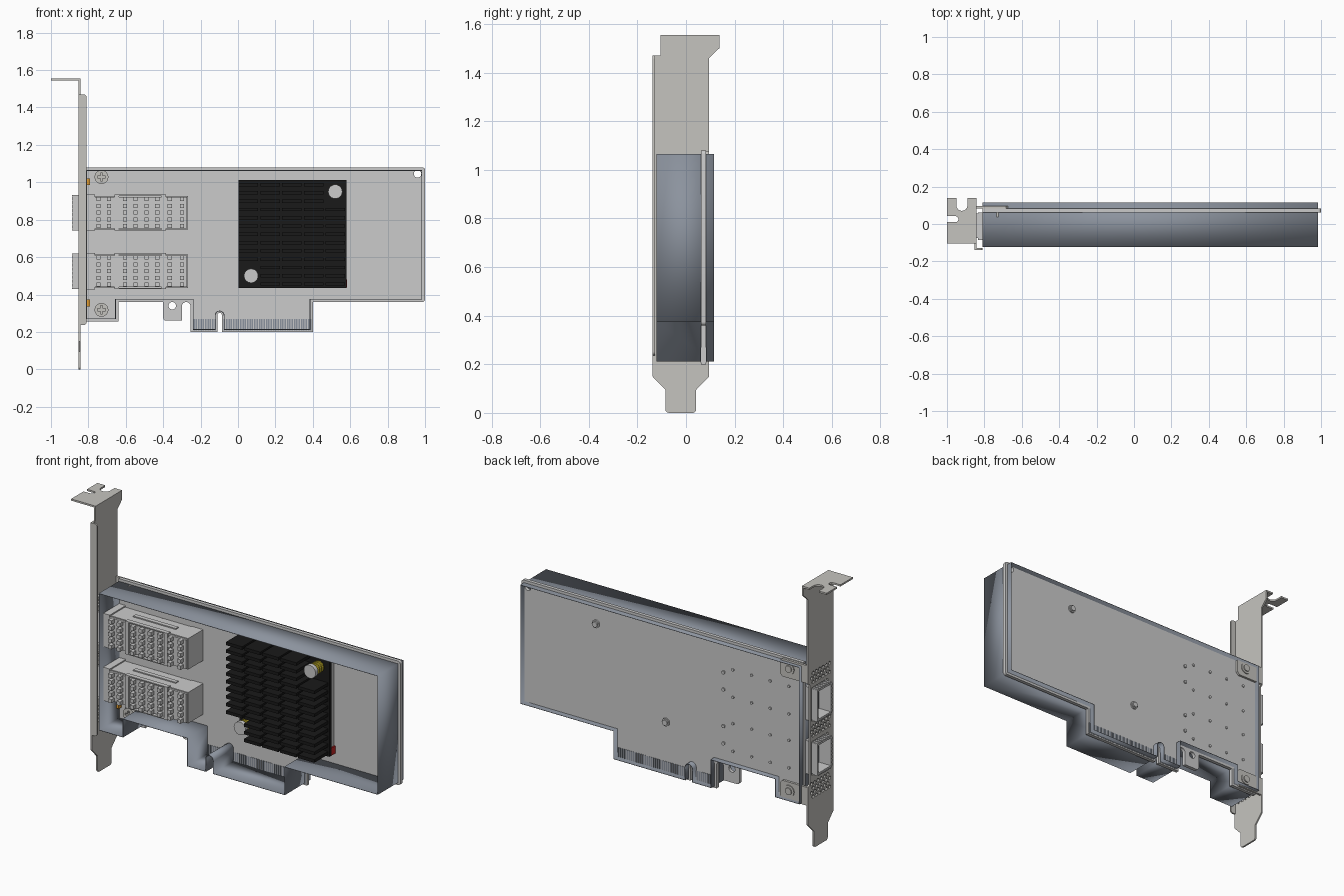
import bpy, bmesh
from math import sin, cos, pi, radians
from mathutils import Matrix

if "Cube" in bpy.data.objects:
    bpy.data.objects.remove(bpy.data.objects["Cube"])

# Plane mappings for profiles: local (a, b, depth) -> world
PLANES = {
    "xz": Matrix(((1, 0, 0, 0), (0, 0, -1, 0), (0, 1, 0, 0), (0, 0, 0, 1))),
    "yz": Matrix(((0, 0, 1, 0), (1, 0, 0, 0), (0, 1, 0, 0), (0, 0, 0, 1))),
    "xy": Matrix.Identity(4),
}


def material(name, r, g, b):
    m = bpy.data.materials.new(name)
    m.diffuse_color = (r, g, b, 1)
    m.use_nodes = True
    m.node_tree.nodes["Principled BSDF"].inputs["Base Color"].default_value = m.diffuse_color
    return m


STEEL = material("steel", 0.56, 0.55, 0.52)
SHELL = material("blue_grey", 0.26, 0.29, 0.34)
BLACK = material("black", 0.01, 0.01, 0.01)
YELLOW = material("yellow", 0.75, 0.6, 0.03)
ORANGE = material("orange", 0.8, 0.35, 0.03)
RED = material("red", 0.6, 0.02, 0.02)


def add(name, bm, mat=None, mtx=None):
    bmesh.ops.remove_doubles(bm, verts=bm.verts, dist=1e-5)
    if mtx:
        bm.transform(mtx)
    me = bpy.data.meshes.new(name)
    bm.to_mesh(me)
    bm.free()
    me.shade_smooth()
    me.set_sharp_from_angle(angle=radians(30))
    ob = bpy.data.objects.new(name, me)
    bpy.context.collection.objects.link(ob)
    if mat:
        me.materials.append(mat)
    return ob


def plate(name, loops, plane, d0, d1, mat=None, fill=True):
    """Extrude an outline (first loop) with holes (other loops) from d0 to d1."""
    cu = bpy.data.curves.new(name, "CURVE")
    cu.dimensions = "2D"
    cu.fill_mode = "BOTH" if fill else "NONE"
    cu.extrude = abs(d1 - d0) / 2
    for pts in loops:
        s = cu.splines.new("POLY")
        s.points.add(len(pts) - 1)
        for p, (a, b) in zip(s.points, pts):
            p.co = (a, b, 0, 1)
        s.use_cyclic_u = True
    tmp = bpy.data.objects.new("tmp", cu)
    bpy.context.collection.objects.link(tmp)
    dg = bpy.context.evaluated_depsgraph_get()
    me = bpy.data.meshes.new_from_object(tmp.evaluated_get(dg))
    bm = bmesh.new()
    bm.from_mesh(me)
    bpy.data.objects.remove(tmp)
    bpy.data.meshes.remove(me)
    mid = (d0 + d1) / 2 * (-1 if plane == "xz" else 1)
    return add(name, bm, mat, PLANES[plane] @ Matrix.Translation((0, 0, mid)))


def boxes(name, specs, mat=None):
    bm = bmesh.new()
    for x0, x1, y0, y1, z0, z1 in specs:
        m = Matrix.Translation(((x0 + x1) / 2, (y0 + y1) / 2, (z0 + z1) / 2))
        m = m @ Matrix.Diagonal((x1 - x0, y1 - y0, z1 - z0, 1))
        v = bmesh.ops.create_cube(bm, size=1)["verts"]
        bmesh.ops.transform(bm, matrix=m, verts=v)
    return add(name, bm, mat)


def cylinders(name, specs, mat=None, n=24):
    """Cylinders along y: (x, z, radius, y0, y1)."""
    bm = bmesh.new()
    for x, z, r, y0, y1 in specs:
        m = Matrix.Translation((x, (y0 + y1) / 2, z)) @ Matrix.Rotation(pi / 2, 4, "X")
        bmesh.ops.create_cone(bm, cap_ends=True, segments=n, radius1=r, radius2=r,
                              depth=y1 - y0, matrix=m)
    return add(name, bm, mat)


def arc(cx, cy, r, a0, a1, n=8):
    return [(cx + r * cos(radians(a0 + (a1 - a0) * i / n)),
             cy + r * sin(radians(a0 + (a1 - a0) * i / n))) for i in range(n + 1)]


def circle(cx, cy, r, n=24):
    return arc(cx, cy, r, 0, 360 * (n - 1) / n, n - 1)


def rect(a0, a1, b0, b1):
    return [(a0, b0), (a1, b0), (a1, b1), (a0, b1)]


PF, PB = 0.062, 0.082                       # board front and back faces

# Circuit board with edge connector, key slot and holes
board = ([(-0.81, 0.255), (-0.64, 0.255), (-0.64, 0.36), (-0.40, 0.36), (-0.40, 0.275)]
         + arc(-0.385, 0.275, 0.015, 180, 270, 4) + [(-0.30, 0.26)]
         + arc(-0.277, 0.337, 0.023, 180, 0) + [(-0.254, 0.2), (-0.11, 0.2)]
         + arc(-0.098, 0.29, 0.012, 180, 0) + [(-0.086, 0.2), (0.40, 0.2), (0.40, 0.36)]
         + arc(0.985, 0.375, 0.015, -90, 0, 4) + arc(0.985, 1.065, 0.015, 0, 90, 4)
         + [(-0.81, 1.08)])
plate("circuit_board", [board, circle(0.96, 1.045, 0.02), circle(-0.352, 0.34, 0.02)],
      "xz", PF, PB)
fingers = [-0.235 + 0.0125 * i for i in range(51)]
boxes("edge_contacts", [(x - 0.004, x + 0.004, y0, y1, 0.207, 0.27) for x in fingers
                        if not -0.12 < x < -0.076
                        for y0, y1 in ((PF - 0.002, PF), (PB, PB + 0.002))], SHELL)

# Thin outer wall that follows the board outline
wall = ([(-0.808, 0.27), (-0.655, 0.27), (-0.655, 0.375), (-0.24, 0.375), (-0.24, 0.213),
         (-0.122, 0.213)] + arc(-0.098, 0.288, 0.024, 180, 0)
        + [(-0.074, 0.213), (0.385, 0.213), (0.385, 0.375), (0.983, 0.375),
           (0.983, 1.063), (-0.808, 1.063)])
shell = plate("outer_wall", [wall], "xz", -0.122, 0.115, SHELL, fill=False)
mod = shell.modifiers.new("thickness", "SOLIDIFY")
mod.thickness, mod.offset = 0.004, 0

# Mounting bracket: face plate with cage openings and vent holes
CAGES = ((0.435, 0.615), (0.748, 0.928))
Y0, Y1 = -0.075, 0.056
face = ([(-0.105, 1.555), (-0.105, 1.47), (-0.138, 1.47), (-0.138, 0.15), (-0.085, 0.095)]
        + arc(-0.07, 0.015, 0.015, 180, 270, 4) + arc(0.027, 0.015, 0.015, 270, 360, 4)
        + [(0.042, 0.095), (0.095, 0.15), (0.095, 0.37), (0.08, 0.38), (0.08, 0.96),
           (0.095, 0.97), (0.095, 1.46), (0.137, 1.5), (0.137, 1.555)])
vents = [circle(-0.1 + 0.03 * i + 0.015 * (j % 2), z + 0.026 * j, 0.011, 6)
         for z, rows in ((0.3, 4), (0.656, 3), (0.967, 3)) for j in range(rows) for i in range(6)]
openings = [rect(Y0 - 0.012, Y1 + 0.008, a - 0.008, b + 0.008) for a, b in CAGES]
plate("bracket_face", [face] + openings + vents, "yz", -0.852, -0.842, STEEL)
lip = (arc(-0.825, 1.455, 0.015, 0, 90, 4) + [(-0.852, 1.47), (-0.852, 0.237)]
       + arc(-0.825, 0.252, 0.015, 270, 360, 4))
plate("bracket_side_lip", [lip], "xz", -0.138, -0.128, STEEL)
flange = ([(-1, 0.138), (-0.95, 0.138)] + arc(-0.92, 0.1, 0.03, 180, 360)
          + [(-0.89, 0.138), (-0.842, 0.138), (-0.842, -0.104), (-1, -0.104), (-1, 0.01)]
          + arc(-0.955, 0.026, 0.016, -90, 90) + [(-1, 0.042)])
plate("bracket_top_flange", [flange], "xy", 1.545, 1.555, STEEL)

# Bracket tabs behind the board, with screws
for i, (z0, z1, zs) in enumerate(((0.262, 0.368, 0.318), (0.972, 1.076, 1.028))):
    tab = [(-0.85, z0), (-0.685, z0), (-0.67, z0 + 0.015), (-0.67, z1 - 0.015),
           (-0.685, z1), (-0.85, z1)]
    plate(f"bracket_tab_{i}", [tab], "xz", PB, 0.095, STEEL)
    xs, w, s = -0.73, 0.006, 0.022
    cross = [(xs + a, zs + b) for a, b in (
        (-w, -s), (w, -s), (w, -w), (s, -w), (s, w), (w, w),
        (w, s), (-w, s), (-w, w), (-s, w), (-s, -w), (-w, -w))]
    plate(f"screw_head_{i}", [circle(xs, zs, 0.037), cross], "xz", 0.038, 0.052, STEEL)
    cylinders(f"screw_body_{i}", [(xs, zs, 0.037, 0.052, PF), (xs, zs, 0.033, 0.095, 0.1),
                                  (xs, zs, 0.02, 0.1, 0.106)], STEEL)

# Two hollow port cages with pin heat sinks
PIN_X = (-0.745, -0.69, -0.605, -0.548, -0.49, -0.432, -0.365, -0.3)
for i, (z0, z1) in enumerate(CAGES):
    zc = (z0 + z1) / 2
    outer, inner = rect(Y0, Y1, z0, z1), rect(Y0 + 0.01, Y1 - 0.01, z0 + 0.01, z1 - 0.01)
    plate(f"cage_{i}", [outer, inner], "yz", -0.885, -0.34)
    boxes(f"cage_rear_{i}", [(-0.34, -0.268, Y0, PF, z0, z1)])
    collar = rect(Y0 - 0.01, Y1 + 0.006, z0 - 0.007, z1 + 0.007)
    plate(f"cage_collar_{i}", [collar, outer], "yz", -0.835, -0.765)
    # spring fingers around the mouth
    boxes(f"cage_springs_{i}",
          [(-0.887, -0.85, Y0 - 0.005, Y0, z0 + 0.008 + 0.0215 * k, z0 + 0.022 + 0.0215 * k)
           for k in range(8)]
          + [(-0.887, -0.85, Y0 + 0.008 + 0.0215 * k, Y0 + 0.022 + 0.0215 * k, a, b)
             for k in range(6) for a, b in ((z0 - 0.005, z0), (z1, z1 + 0.005))])
    boxes(f"cage_heat_sink_{i}",
          [(-0.765, -0.272, Y0 - 0.012, Y0, z0 + 0.006, z1 - 0.006)]
          + [(x - 0.011, x + 0.011, -0.113, Y0 - 0.012, z - 0.011, z + 0.011)
             for x in PIN_X for z in (zc + 0.036 * k for k in range(-2, 3))])
    # retaining clip: two straps and side rails
    boxes(f"cage_clip_{i}",
          [(x - 0.012, x + 0.012, -0.095, Y0 - 0.012, z0 - 0.004, z1 + 0.004)
           for x in (-0.648, -0.398)]
          + [(-0.66, -0.386, y, y + 0.025, a, b) for y in (-0.095, -0.02)
             for a, b in ((z0 - 0.006, z0), (z1, z1 + 0.006))])
    # solder pins poking through the back
    cylinders(f"cage_solder_pins_{i}",
              [(x, z, 0.008, PB, PB + 0.006) for x in (-0.72, -0.6, -0.48, -0.36)
               for z in (z0 + 0.01, z1 - 0.01)]
              + [(-0.3, zc + d, 0.01, PB, PB + 0.008) for d in (-0.05, 0.05)], n=10)

# Status lights
boxes("status_lights", [(-0.806, -0.792, 0.035, PF, z - 0.018, z + 0.018)
                        for z in (0.355, 1.003)], ORANGE)

# Main heat sink: chip, base and a grid of fins cleared around the push pins
PUSH = ((0.52, 0.95), (0.07, 0.5))
boxes("chip_carrier", [(0.03, 0.575, 0.03, PF, 0.46, 0.985)])
boxes("chip_corner_mark", [(0.56, 0.582, 0.028, PF, 0.437, 0.48)], RED)
fins = []
cw, pitch = 0.58 / 5, 0.576 / 13
for c in range(5):
    for r in range(13):
        x0, z0 = 0.004 + c * cw, 0.435 + r * pitch
        if all(abs(x0 + cw / 2 - px) > 0.07 or abs(z0 + pitch / 2 - pz) > 0.055
               for px, pz in PUSH):
            fins.append((x0, x0 + cw - 0.012, -0.116, 0.012, z0 + 0.012, z0 + 0.03))
boxes("main_heat_sink", [(0.002, 0.58, 0.01, 0.03, 0.435, 1.011)] + fins, BLACK)
cylinders("push_pin_caps", [(x, z, 0.038, -0.085, -0.062) for x, z in PUSH])
cylinders("push_pin_springs", [(x, z, 0.033, -0.062 + 0.018 * k, -0.054 + 0.018 * k)
                               for x, z in PUSH for k in range(4)], YELLOW)
cylinders("push_pin_shafts", [(x, z, 0.016, -0.062, 0.098) for x, z in PUSH]
          + [(x, z, 0.023, PB, 0.09) for x, z in PUSH])
